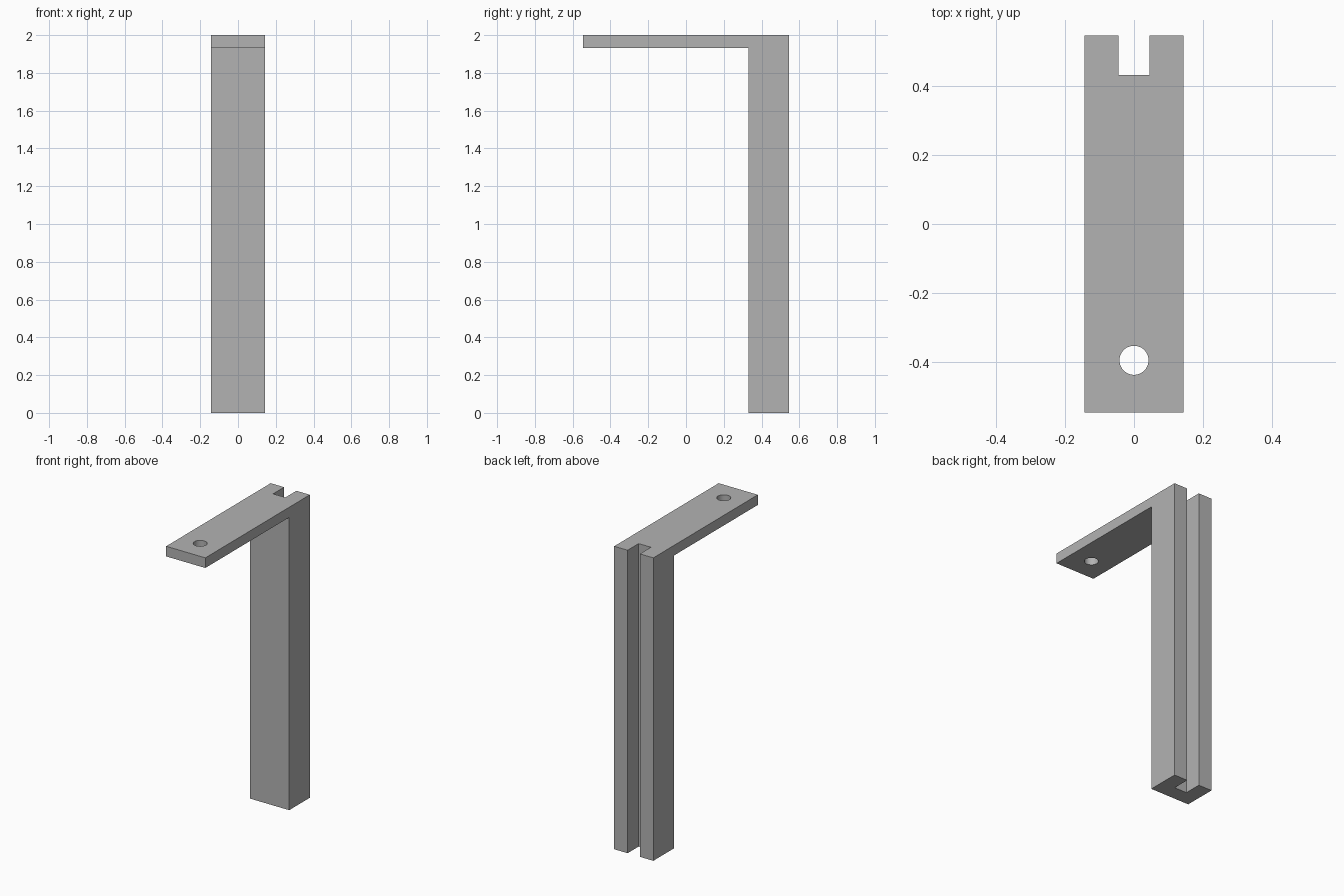
import bpy
import bmesh
import math

cube = bpy.data.objects.get("Cube")
if cube:
    bpy.data.objects.remove(cube, do_unlink=True)

HALF_WIDTH = 0.143
BACK, FRONT, POST_FRONT = 0.545, -0.545, 0.33
TOP, PLATE_BOTTOM = 2.0, 1.933
SLOT_HALF, SLOT_DEPTH_Y = 0.045, 0.43
HOLE_Y, HOLE_RADIUS = -0.394, 0.042

grey = bpy.data.materials.new("plain_grey")
grey.use_nodes = True
grey.diffuse_color = (0.45, 0.45, 0.45, 1)
bsdf = next(n for n in grey.node_tree.nodes if n.type == "BSDF_PRINCIPLED")
bsdf.inputs["Base Color"].default_value = grey.diffuse_color


def extrude_profile(name, points, offset):
    """Make a solid by extruding a closed outline along an offset."""
    bm = bmesh.new()
    face = bm.faces.new([bm.verts.new(p) for p in points])
    result = bmesh.ops.extrude_face_region(bm, geom=[face])
    moved = [v for v in result["geom"] if isinstance(v, bmesh.types.BMVert)]
    bmesh.ops.translate(bm, verts=moved, vec=offset)
    bmesh.ops.recalc_face_normals(bm, faces=bm.faces)
    mesh = bpy.data.meshes.new(name)
    bm.to_mesh(mesh)
    bm.free()
    mesh.materials.append(grey)
    obj = bpy.data.objects.new(name, mesh)
    bpy.context.collection.objects.link(obj)
    return obj


# L-shaped bracket: tall post with a thin plate reaching forward
outline = [(BACK, 0), (BACK, TOP), (FRONT, TOP), (FRONT, PLATE_BOTTOM),
           (POST_FRONT, PLATE_BOTTOM), (POST_FRONT, 0)]
bracket = extrude_profile("bracket", [(-HALF_WIDTH, y, z) for y, z in outline],
                          (2 * HALF_WIDTH, 0, 0))

# Groove running the full height of the back
groove = [(-SLOT_HALF, SLOT_DEPTH_Y), (SLOT_HALF, SLOT_DEPTH_Y),
          (SLOT_HALF, BACK + 0.1), (-SLOT_HALF, BACK + 0.1)]
groove_cutter = extrude_profile("groove_cutter", [(x, y, -0.1) for x, y in groove],
                                (0, 0, TOP + 0.2))

# Round screw hole near the front of the plate
angles = [math.tau * i / 48 for i in range(48)]
circle = [(HOLE_RADIUS * math.cos(a), HOLE_Y + HOLE_RADIUS * math.sin(a), PLATE_BOTTOM - 0.1)
          for a in angles]
hole_cutter = extrude_profile("hole_cutter", circle, (0, 0, 0.3))

# Cut the bracket, then remove the cutters
bpy.context.view_layer.objects.active = bracket
bracket.select_set(True)
for cutter in (groove_cutter, hole_cutter):
    cutter.hide_render = True
    cut = bracket.modifiers.new(cutter.name, "BOOLEAN")
    cut.operation = "DIFFERENCE"
    cut.solver = "EXACT"
    cut.object = cutter
    bpy.ops.object.modifier_apply(modifier=cut.name)
    bpy.data.objects.remove(cutter, do_unlink=True)

bpy.ops.object.shade_smooth_by_angle(angle=math.radians(30))
